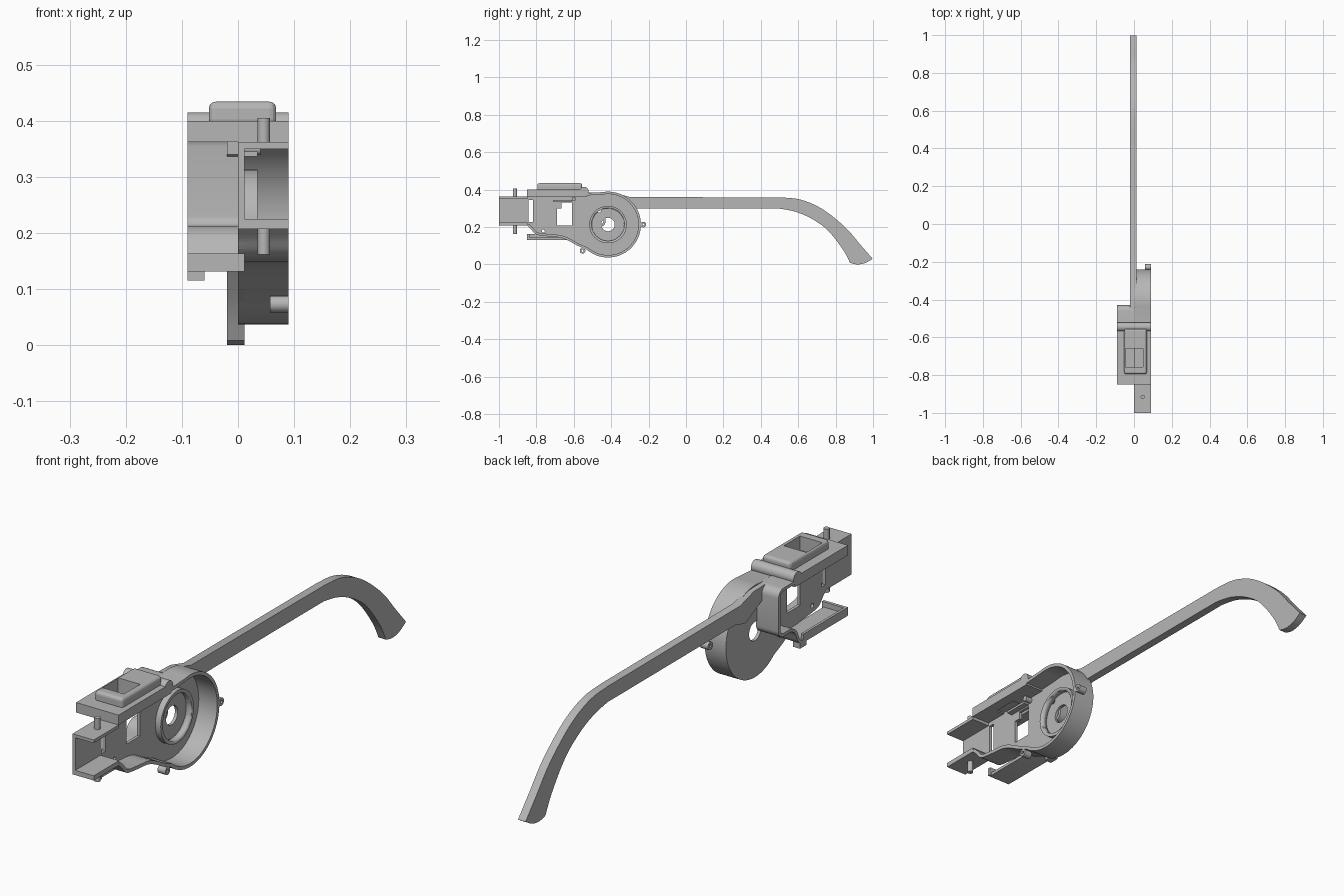
import bpy, bmesh, math
from mathutils import Vector

if "Cube" in bpy.data.objects:
    bpy.data.objects.remove(bpy.data.objects["Cube"])

grey = bpy.data.materials.new("plain grey")
grey.use_nodes = True
grey.diffuse_color = (0.47, 0.47, 0.47, 1)
grey.node_tree.nodes["Principled BSDF"].inputs["Base Color"].default_value = grey.diffuse_color


def finish(name, bm, smooth=False):
    bmesh.ops.recalc_face_normals(bm, faces=bm.faces)
    mesh = bpy.data.meshes.new(name)
    bm.to_mesh(mesh)
    bm.free()
    mesh.materials.append(grey)
    ob = bpy.data.objects.new(name, mesh)
    bpy.context.scene.collection.objects.link(ob)
    if smooth:
        bpy.ops.object.select_all(action="DESELECT")
        bpy.context.view_layer.objects.active = ob
        ob.select_set(True)
        bpy.ops.object.shade_smooth_by_angle(angle=math.radians(30))
    return ob


def prism(name, pts, x0, x1, smooth=False):
    """Side outline (y, z) extruded across x."""
    bm = bmesh.new()
    face = bm.faces.new([bm.verts.new((x0, y, z)) for y, z in pts])
    ext = bmesh.ops.extrude_face_region(bm, geom=[face])
    moved = [v for v in ext["geom"] if isinstance(v, bmesh.types.BMVert)]
    bmesh.ops.translate(bm, verts=moved, vec=(x1 - x0, 0, 0))
    return finish(name, bm, smooth)


def box(name, x0, x1, y0, y1, z0, z1):
    return prism(name, [(y0, z0), (y1, z0), (y1, z1), (y0, z1)], x0, x1)


def arc(cy, cz, r, a0=0, a1=360, n=32):
    return [(cy + r * math.cos(math.radians(a0 + (a1 - a0) * i / n)),
             cz + r * math.sin(math.radians(a0 + (a1 - a0) * i / n)))
            for i in range(n + (a1 - a0 != 360))]


def rod(name, y, z, r, x0, x1, n=32):
    return prism(name, arc(y, z, r, n=n), x0, x1, True)


def inset(path, t):
    """Path moved sideways by t, to the left of its direction."""
    out = []
    for i, p in enumerate(path):
        a, b = Vector(path[max(i - 1, 0)]), Vector(path[min(i + 1, len(path) - 1)])
        d = (b - a).normalized()
        out.append((p[0] - d.y * t, p[1] + d.x * t))
    return out


def ribbon(name, path, t, x0, x1):
    return prism(name, path + inset(path, t)[::-1], x0, x1, True)


def smooth_path(pts, steps=5):
    """Catmull-Rom curve through the points."""
    p = [Vector(q) for q in [pts[0]] + pts + [pts[-1]]]
    out = []
    for i in range(1, len(p) - 2):
        a, b, c, d = p[i - 1:i + 3]
        for k in range(steps):
            t = k / steps
            v = 0.5 * (2 * b + (c - a) * t + (2 * a - 5 * b + 4 * c - d) * t * t
                       + (3 * b - a - 3 * c + d) * t ** 3)
            out.append((v.x, v.y))
    return out + [pts[-1]]


def cut(ob, cutter):
    mod = ob.modifiers.new("cut", "BOOLEAN")
    mod.operation = "DIFFERENCE"
    mod.solver = "EXACT"
    mod.object = cutter
    cutter.hide_render = True
    cutter.hide_viewport = True
    cutter.display_type = "WIRE"


CY, CZ, R = -0.417, 0.213, 0.176

# Housing: closed back plate and a wall that follows its outline
lower = smooth_path([(-0.85, 0.208), (-0.83, 0.19), (-0.80, 0.16), (-0.74, 0.15),
                     (-0.66, 0.14), (-0.58, 0.1)])
outline = lower + arc(CY, CZ, R, -130, 100, 48) + [(-0.56, 0.38), (-0.85, 0.38)]
plate = prism("housing_plate", outline, 0, 0.012)
ribbon("housing_wall", outline, 0.013, 0, 0.09)

# Round hub on the plate
ring = rod("hub_ring", CY, CZ, 0.1, 0.01, 0.035, 48)
cut(ring, rod("hub_ring_cutter", CY, CZ, 0.087, -0.01, 0.1, 48))
cut(plate, rod("axle_hole_cutter", CY, CZ, 0.036, -0.05, 0.05))
cut(plate, rod("pin_hole_cutter", -0.465, 0.288, 0.011, -0.05, 0.05))
cut(plate, rod("small_hole_cutter", -0.763, 0.178, 0.008, -0.05, 0.05, 16))

# Plate windows
window = [(-0.69, 0.207), (-0.61, 0.207), (-0.61, 0.33), (-0.665, 0.33),
          (-0.665, 0.30), (-0.69, 0.30)]
cut(plate, prism("window_cutter", window, -0.05, 0.05))
cut(plate, box("slot_cutter", -0.05, 0.05, -0.842, -0.818, 0.228, 0.345))

# Screw bosses around the housing
for name, y, z in (("lower_boss", -0.553, 0.073), ("rear_boss", -0.228, CZ)):
    boss = rod(name, y, z, 0.015, 0.057, 0.09, 20)
    cut(boss, rod(name + "_cutter", y, z, 0.006, 0.04, 0.1, 12))
rod("guide_peg", -0.6, 0.35, 0.011, 0.01, 0.04, 16)
box("guide_ledge", 0.01, 0.035, -0.71, -0.61, 0.336, 0.345)

# Front hinge channel with its pin ends
box("channel_web", 0, 0.012, -1, -0.848, 0.207, 0.362)
for name, z in (("channel_bottom", 0.207), ("channel_top", 0.35)):
    box(name, 0, 0.09, -1, -0.848, z, z + (0.018 if z < 0.3 else 0.012))
for name, z0, z1 in (("lower_pin", 0.162, 0.21), ("upper_pin", 0.36, 0.405)):
    bm = bmesh.new()
    bmesh.ops.create_cone(bm, cap_ends=True, segments=20, radius1=0.011,
                          radius2=0.011, depth=z1 - z0)
    bmesh.ops.translate(bm, verts=bm.verts, vec=(0.046, -0.915, (z0 + z1) / 2))
    finish(name, bm, True)

# Top cover, cross ridge and raised frame with an opening
cover = box("top_cover", -0.09, 0.09, -0.85, -0.53, 0.362, 0.4)
rod("cross_ridge", -0.545, 0.391, 0.024, -0.09, 0.09, 24)
frame = box("raised_frame", -0.052, 0.068, -0.795, -0.555, 0.39, 0.434)
bevel = frame.modifiers.new("round", "BEVEL")
bevel.width = 0.012
bevel.segments = 3
opening = box("opening_cutter", -0.045, 0.048, -0.757, -0.66, 0.3, 0.5)
for ob in (cover, frame):
    cut(ob, opening)

# Side tray: floor sweeping up into the rear loop
tray = smooth_path([(-0.57, 0.131), (-0.55, 0.145), (-0.53, 0.185), (-0.505, 0.2)])
path = [(-0.85, 0.131)] + tray + arc(-0.46, 0.23, 0.03, -90, 0, 6) \
    + arc(-0.46, 0.355, 0.03, 0, 90, 6) + [(-0.55, 0.385)]
ribbon("side_tray", path, 0.012, -0.09, 0.005)
box("tray_outer_lip", -0.09, -0.08, -0.85, -0.58, 0.131, 0.163)
box("tray_front_lip", -0.09, 0.012, -0.85, -0.838, 0.131, 0.163)
box("tray_hook", -0.09, -0.06, -0.6, -0.56, 0.115, 0.14)

# Long arm with the flared root and curved ear end
top = [(-0.45, 0.385), (-0.38, 0.383), (-0.3, 0.36), (0.5, 0.358)]
bend = smooth_path([(0.5, 0.358), (0.61, 0.347), (0.727, 0.297), (0.85, 0.2),
                    (0.93, 0.108), (0.998, 0.03)])
tip = smooth_path([(0.998, 0.03), (0.957, 0.007), (0.914, 0.0), (0.877, 0.008)])
under = smooth_path([(0.877, 0.008), (0.84, 0.078), (0.76, 0.18), (0.674, 0.243),
                     (0.583, 0.282), (0.5, 0.298)])
root = [(-0.27, 0.298), (-0.33, 0.28), (-0.45, 0.34)]
prism("ear_arm", top + bend[1:] + tip[1:] + under[1:] + root, -0.02, 0.012, True)
